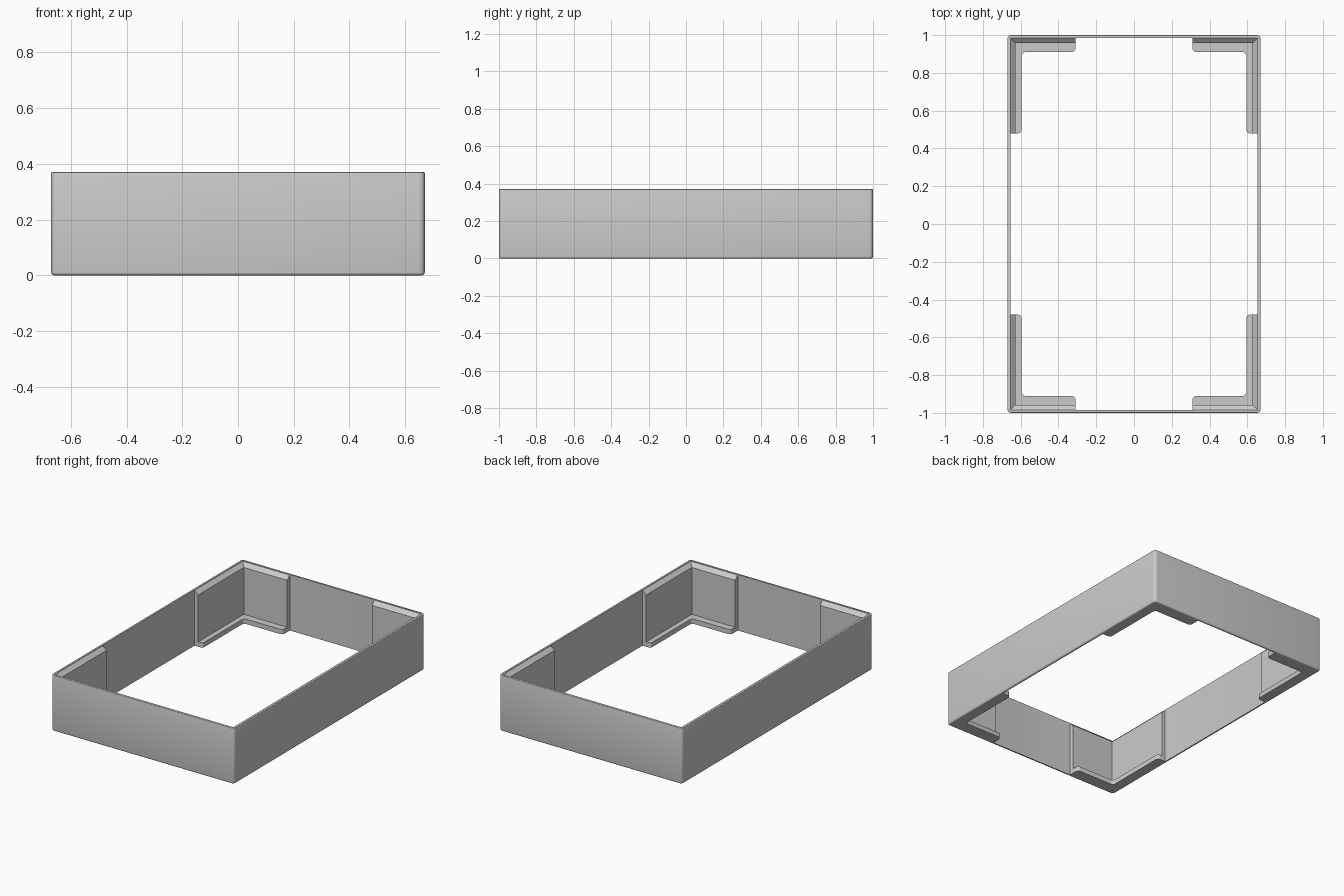
import bpy, bmesh, math

if "Cube" in bpy.data.objects:
    bpy.data.objects.remove(bpy.data.objects["Cube"])

HX, HY, H = 0.67, 1.0, 0.37      # half width, half depth, height
WALL = 0.015                     # wall thickness
PAD = 0.042                      # inner face of the corner pads, from outside
PAD_X, PAD_Y = 0.31, 0.48        # where the corner pads end
LEDGE_X, LEDGE_Y = 0.595, 0.91   # inner edges of the corner ledges
LEDGE_H = 0.032

grey = bpy.data.materials.new("light grey")
grey.diffuse_color = (0.6, 0.6, 0.6, 1)
grey.use_nodes = True
grey.node_tree.nodes["Principled BSDF"].inputs["Base Color"].default_value = grey.diffuse_color


def finish(bm, name):
    bmesh.ops.recalc_face_normals(bm, faces=bm.faces[:])
    mesh = bpy.data.meshes.new(name)
    bm.to_mesh(mesh)
    bm.free()
    mesh.materials.append(grey)
    ob = bpy.data.objects.new(name, mesh)
    bpy.context.collection.objects.link(ob)
    bpy.ops.object.select_all(action='DESELECT')
    bpy.context.view_layer.objects.active = ob
    ob.select_set(True)
    bpy.ops.object.shade_smooth_by_angle(angle=math.radians(35))
    return ob


def mirror_to_corners(ob):
    mod = ob.modifiers.new("four_corners", 'MIRROR')
    mod.use_axis = (True, True, False)
    mod.use_mirror_merge = False


def rounded_ring(bm, inset, radius, z, steps=5):
    """Rounded rectangle of vertices, inset from the outside."""
    verts = []
    for k, (sx, sy) in enumerate([(1, 1), (-1, 1), (-1, -1), (1, -1)]):
        for i in range(steps + 1):
            a = math.pi / 2 * (k + i / steps)
            verts.append(bm.verts.new((
                sx * (HX - inset - radius) + radius * math.cos(a),
                sy * (HY - inset - radius) + radius * math.sin(a), z)))
    return verts


def bridge(bm, a, b):
    n = len(a)
    for i in range(n):
        j = (i + 1) % n
        bm.faces.new((a[i], a[j], b[j], b[i]))


# Outer wall: closed loop of rings with rounded lower and upper rims
bm = bmesh.new()
R, r, top = 0.02, 0.01, 0.004
profile = [(r - r * math.sin(t), r - r * math.cos(t))
           for t in (i * math.pi / 8 for i in range(5))]
profile += [(top - top * math.cos(t), H - top + top * math.sin(t))
            for t in (i * math.pi / 6 for i in range(4))]
profile += [(WALL, H), (WALL, 0)]
rings = [rounded_ring(bm, d, max(R - d, 0.001) if d < WALL else 0.001, z)
         for d, z in profile]
for i in range(len(rings)):
    bridge(bm, rings[i], rings[(i + 1) % len(rings)])
finish(bm, "outer_wall")

# Corner pads: thickened wall with a sloped top, mitred round the corner
bm = bmesh.new()
section = [(WALL, 0.004), (PAD, 0.004), (PAD, 0.343), (WALL, 0.367)]
stations = [
    [bm.verts.new((PAD_X, HY - d, z)) for d, z in section],
    [bm.verts.new((HX - d, HY - d, z)) for d, z in section],
    [bm.verts.new((HX - d, PAD_Y, z)) for d, z in section],
]
bridge(bm, stations[0], stations[1])
bridge(bm, stations[1], stations[2])
bm.faces.new(stations[0])
bm.faces.new(stations[2])
mirror_to_corners(finish(bm, "corner_pad"))

# Corner ledges: flat L-shaped feet with rounded inner corners
bm = bmesh.new()
ox, oy = HX - WALL, HY - WALL
outline = [(ox, oy), (PAD_X, oy), (PAD_X, LEDGE_Y), (LEDGE_X, LEDGE_Y),
           (LEDGE_X, PAD_Y), (ox, PAD_Y)]
face = bm.faces.new([bm.verts.new((x, y, 0)) for x, y in outline])
ext = bmesh.ops.extrude_face_region(bm, geom=[face])
for v in ext["geom"]:
    if isinstance(v, bmesh.types.BMVert):
        v.co.z = LEDGE_H
rounded = []
for e in bm.edges:
    a, b = e.verts
    if abs(a.co.z - b.co.z) > 0.01 and a.co.x < ox - 0.01 and a.co.y < oy - 0.01:
        rounded.append(e)
bmesh.ops.bevel(bm, geom=rounded, offset=0.02, segments=5, profile=0.5,
                affect='EDGES')
mirror_to_corners(finish(bm, "corner_ledge"))
